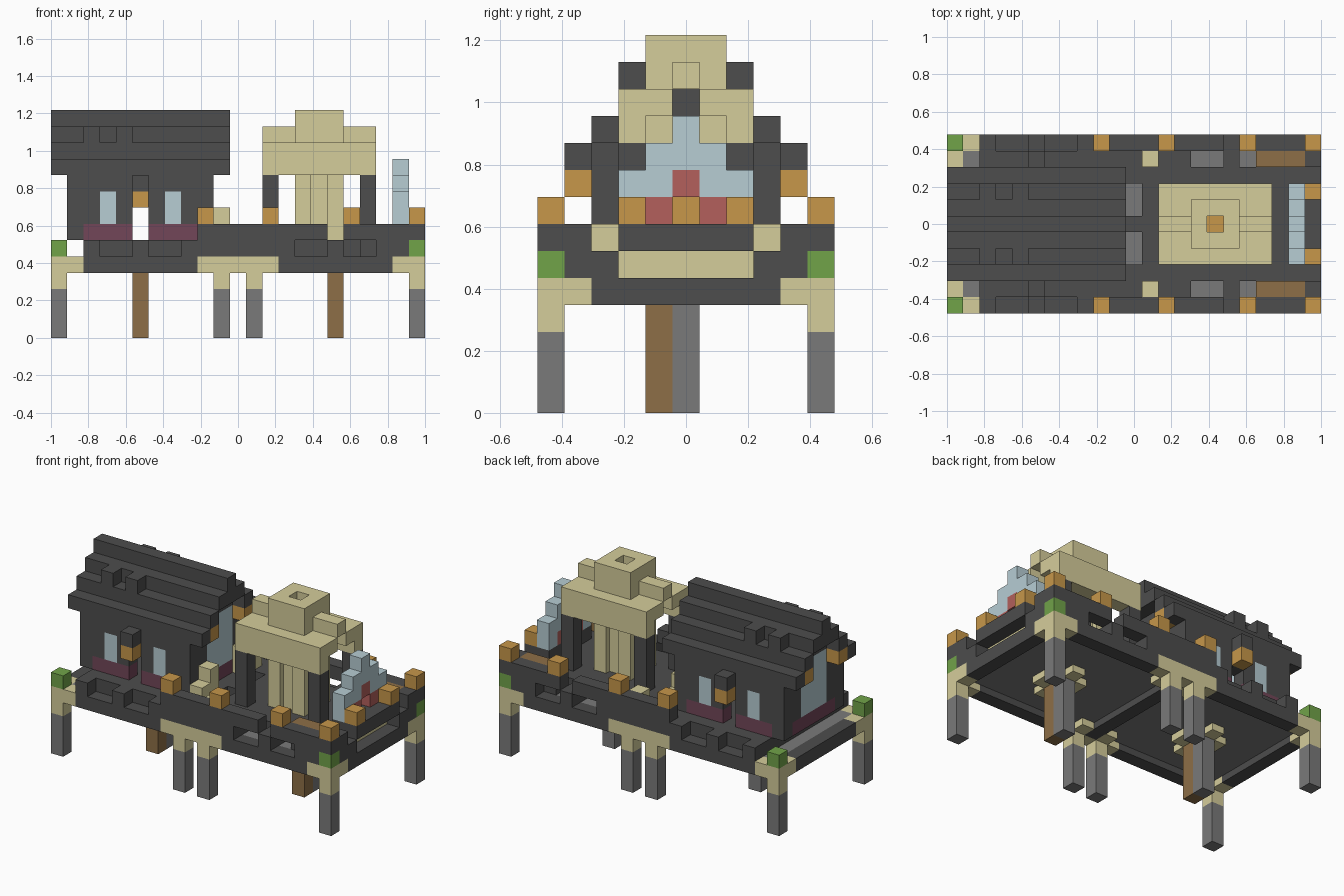
import bpy
import bmesh
from mathutils import Matrix, Vector

# Remove the default object
default_cube = bpy.data.objects.get("Cube")
if default_cube:
    bpy.data.objects.remove(default_cube, do_unlink=True)

LENGTH, WIDTH = 23, 11
UNIT = 2 / LENGTH


def linear(channel):
    value = channel / 255
    return value / 12.92 if value < 0.04045 else ((value + 0.055) / 1.055) ** 2.4


def make_material(name, red, green, blue):
    colour = (linear(red), linear(green), linear(blue), 1)
    material = bpy.data.materials.new(name)
    material.use_nodes = True
    material.diffuse_color = colour
    shader = next(n for n in material.node_tree.nodes if n.type == "BSDF_PRINCIPLED")
    shader.inputs["Base Color"].default_value = colour
    shader.inputs["Roughness"].default_value = 0.9
    return material


dark = make_material("dark stone", 77, 77, 77)
grey = make_material("grey stone", 122, 122, 122)
cream = make_material("cream sandstone", 213, 205, 155)
brown = make_material("brown wood", 141, 111, 71)
orange = make_material("orange lamp", 199, 151, 74)
glass = make_material("pale blue glass", 183, 205, 212)
red = make_material("red brick", 179, 96, 92)
maroon = make_material("maroon panel", 114, 70, 88)
green = make_material("green block", 113, 163, 73)


def part(name, material, *boxes, mirror=False):
    """Join boxes given as start and end grid cells per axis; mirror repeats them across y."""
    bm = bmesh.new()
    todo = list(boxes)
    if mirror:
        todo += [(x, (WIDTH - y[1], WIDTH - y[0]), z) for x, y, z in boxes]
    for x, y, z in todo:
        centre = Vector((sum(x) / 2 - LENGTH / 2, sum(y) / 2 - WIDTH / 2, sum(z) / 2)) * UNIT
        size = [(a[1] - a[0]) * UNIT for a in (x, y, z)]
        bmesh.ops.create_cube(bm, size=1, matrix=Matrix.Translation(centre) @ Matrix.Diagonal((*size, 1)))
    mesh = bpy.data.meshes.new(name)
    bm.to_mesh(mesh)
    bm.free()
    mesh.materials.append(material)
    obj = bpy.data.objects.new(name, mesh)
    bpy.context.collection.objects.link(obj)
    return obj


def cell(i):
    return (i, i + 1)


edge, inner, middle = cell(0), cell(1), cell(5)

# Legs and central supports
leg_columns = [cell(i) for i in (0, 10, 12, 22)]
part("legs", grey, *[(c, edge, (0, 3)) for c in leg_columns], mirror=True)
part("leg_caps", cream, *[(c, edge, cell(3)) for c in leg_columns], mirror=True)
support_columns = (5, 17)
part("wood_supports", brown, *[(cell(i), cell(4), (0, 4.5)) for i in support_columns])
part("stone_supports", grey, *[(cell(i), middle, (0, 4.5)) for i in support_columns])
for i in support_columns:
    part("support_brackets", cream, (cell(i - 1), (4, 6), (4, 4.5)), (cell(i + 1), (4, 6), (4, 4.5)),
         (cell(i), cell(3), (4, 4.5)), (cell(i), cell(6), (4, 4.5)))

# Base frame and floor
level = cell(4)
part("frame_side_beams", dark, ((2, 9), edge, level), ((14, 21), edge, level), mirror=True)
part("frame_end_beams", dark, (cell(0), (2, 9), level), (cell(22), (2, 9), level))
part("frame_cross_beam", dark, (cell(11), (1, 10), (4, 4.5)))
part("frame_brackets", cream, ((0, 2), edge, level), ((9, 14), edge, level), ((21, 23), edge, level),
     (cell(0), inner, level), (cell(22), inner, level), mirror=True)
part("inner_brackets", cream, *[(cell(i), inner, (4, 4.5)) for i in (10, 12)], mirror=True)
part("floor", grey, ((1, 22), (1, 10), (4.5, 5)))
part("corner_blocks", green, (cell(0), edge, cell(5)), (cell(22), edge, cell(5)), mirror=True)

# Low battlements and raised terrace
level = cell(5)
part("battlements", dark, *[(span, edge, level) for span in ((2, 3), (5, 6), (8, 15), (17, 18), (20, 22))],
     mirror=True)
part("side_walks", dark, ((2, 15), inner, level), (cell(17), inner, level), ((19, 22), inner, level), mirror=True)
part("house_base", dark, ((2, 11), (2, 9), level))
part("terrace", dark, ((12, 21), (2, 9), level), (cell(11), middle, level),
     (cell(11), cell(2), level), (cell(11), cell(8), level))
part("terrace_end", cream, (cell(21), (3, 8), level))
part("terrace_end_posts", dark, ((21, 22), cell(2), level), (cell(22), (1, 3), level), mirror=True)

# Railing, its lamps, benches and stepped entrance posts
level = cell(6)
part("side_railing", dark, ((9, 17), edge, level), ((18, 23), edge, level), mirror=True)
part("end_railing", dark, (cell(22), (3, 8), level))
part("end_railing_corners", dark, (cell(22), inner, level), mirror=True)
part("railing_lamps", orange, *[(cell(i), edge, cell(7)) for i in (9, 13, 18, 22)],
     (cell(22), cell(3), cell(7)), mirror=True)
part("benches", brown, ((19, 22), inner, level), mirror=True)
part("entrance_posts", cream, (cell(10), cell(2), level), (cell(10), cell(3), (6, 8)),
     (cell(12), inner, level), mirror=True)

# House walls with a doorway through both sides
wall = cell(2)
part("house_side_walls", dark, *[(cell(i), wall, (6, 10)) for i in (1, 9)],
     *[(cell(i), wall, (7, 10)) for i in (2, 4, 6, 8)],
     *[(cell(i), wall, cell(9)) for i in (3, 7)], (cell(5), wall, (8, 10)), mirror=True)
part("house_side_panels", maroon, ((2, 5), wall, level), ((6, 9), wall, level), mirror=True)
part("house_side_windows", glass, *[(cell(i), wall, (7, 9)) for i in (3, 7)], mirror=True)
part("door_lamps", orange, (cell(5), inner, cell(8)), mirror=True)
part("door_lamp_caps", dark, (cell(5), inner, cell(9)), mirror=True)

# Gable ends set back under the roof, with lamps below the eaves
for name, wall_x, lamp_x in (("rear", 1, 0), ("entrance", 9, 10)):
    part(name + "_gable_wall", dark, (cell(wall_x), cell(3), (7, 11)), mirror=True)
    part(name + "_gable_top", dark, (cell(wall_x), (4, 7), cell(11)))
    part(name + "_gable_panel", maroon, (cell(wall_x), (3, 8), level))
    part(name + "_gable_window", glass, (cell(wall_x), (4, 7), (7, 11)))
    part(name + "_eave_lamps", orange, (cell(lamp_x), cell(3), cell(10)), mirror=True)

# Hollow stepped roof with small bumps
roof = (0, 11)
part("roof_eaves", dark, (roof, cell(2), cell(10)), (roof, cell(3), cell(11)), mirror=True)
part("roof_upper", dark, (roof, (4, 7), cell(12)))
part("roof_ridge", dark, (roof, middle, cell(13)))
part("roof_bumps", dark, *[(cell(i), cell(3), cell(12)) for i in (2, 4)], mirror=True)

# Open tower with a shaft, a lamp and a hollow cap
part("tower_columns", dark, *[(cell(i), cell(3), (6, 10)) for i in (13, 19)], mirror=True)
part("tower_shaft", cream, *[(cell(i), cell(4), (6, 11)) for i in (15, 17)],
     (cell(16), (4.4, 4.9), (6, 11)), mirror=True)
part("tower_lamp", orange, (cell(16), middle, (6, 8)))
part("tower_eaves", cream, ((13, 20), cell(3), cell(10)), ((13, 20), (3, 5), cell(11)), mirror=True)
part("tower_ridge", cream, ((13, 16), middle, cell(12)), ((17, 20), middle, cell(12)))
part("tower_cap_sides", cream, ((15, 18), cell(4), (12, 14)), mirror=True)
part("tower_cap_ends", cream, *[(cell(i), middle, cell(13)) for i in (15, 17)])

# Stepped glass screen with a red arch
screen = cell(21)
part("screen_footing", dark, (screen, (3, 8), level))
part("screen_glass_sides", glass, (screen, cell(3), (7, 9)), (screen, cell(4), (8, 10)), mirror=True)
part("screen_glass_top", glass, (screen, middle, (9, 11)))
part("screen_arch_sides", red, (screen, cell(4), cell(7)), mirror=True)
part("screen_arch_top", red, (screen, middle, cell(8)))
